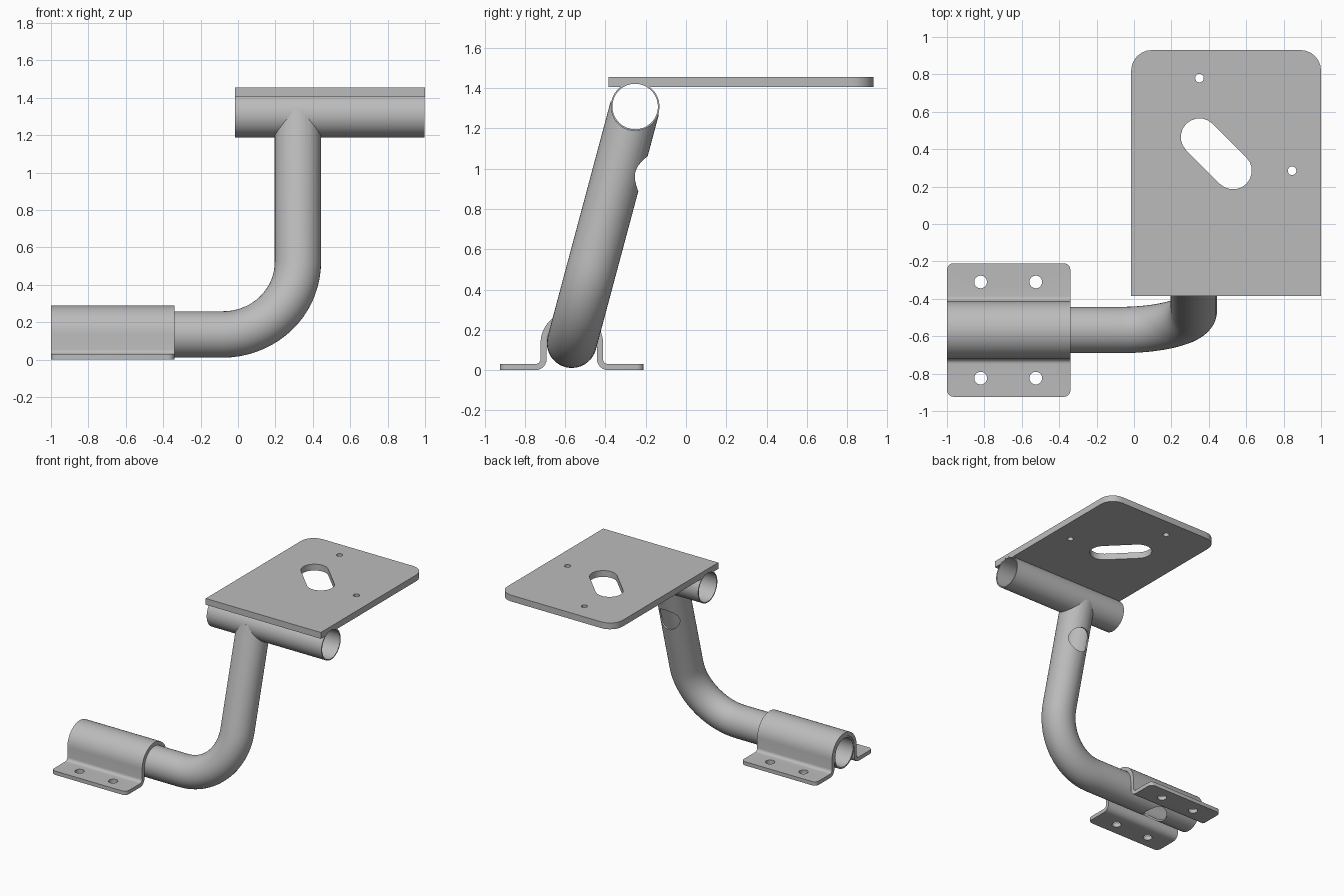
import bpy, bmesh, math
from mathutils import Vector

cube = bpy.data.objects.get("Cube")
if cube:
    bpy.data.objects.remove(cube)

metal = bpy.data.materials.new("grey metal")
metal.use_nodes = True
GREY = (0.5, 0.5, 0.5, 1)
metal.diffuse_color = GREY
metal.node_tree.nodes["Principled BSDF"].inputs["Base Color"].default_value = GREY

TILT = math.radians(15)
UP = Vector((0, math.sin(TILT), math.cos(TILT)))      # direction of the leaning post
BACK = Vector((0, math.cos(TILT), -math.sin(TILT)))   # normal of the bend plane
LOW = Vector((0, -0.567, 0.135))                      # lower tube axis
HIGH = LOW + UP * 1.215                               # cross tube axis
X = Vector((1, 0, 0))


def add_object(name, bm):
    bmesh.ops.recalc_face_normals(bm, faces=bm.faces)
    mesh = bpy.data.meshes.new(name)
    bm.to_mesh(mesh)
    bm.free()
    mesh.materials.append(metal)
    obj = bpy.data.objects.new(name, mesh)
    bpy.context.collection.objects.link(obj)
    return obj


def select(obj):
    bpy.ops.object.select_all(action='DESELECT')
    obj.select_set(True)
    bpy.context.view_layer.objects.active = obj


def arc(cx, cy, r, start, end, n):
    """Points on a circular arc, angles in degrees."""
    angles = [math.radians(start + (end - start) * i / n) for i in range(n + 1)]
    return [(cx + r * math.cos(a), cy + r * math.sin(a)) for a in angles]


def tube(name, path, radius, wall, sides=40):
    """Hollow tube swept along a path lying in the bend plane."""
    bm = bmesh.new()
    rings = []
    for r in (radius, radius - wall):
        layer = []
        for i, p in enumerate(path):
            a, b = path[max(i - 1, 0)], path[min(i + 1, len(path) - 1)]
            side = (b - a).normalized().cross(BACK)
            layer.append([bm.verts.new(p + r * (math.cos(t) * side + math.sin(t) * BACK))
                          for t in (2 * math.pi * k / sides for k in range(sides))])
        rings += layer if r == radius else layer[::-1]
    for i, ring in enumerate(rings):
        nxt = rings[(i + 1) % len(rings)]
        for k in range(sides):
            j = (k + 1) % sides
            bm.faces.new((ring[k], ring[j], nxt[j], nxt[k]))
    return add_object(name, bm)


def prism(name, outline, z0, z1):
    bm = bmesh.new()
    face = bm.faces.new([bm.verts.new((x, y, z0)) for x, y in outline])
    top = bmesh.ops.extrude_face_region(bm, geom=[face])["geom"]
    bmesh.ops.translate(bm, vec=(0, 0, z1 - z0),
                        verts=[v for v in top if isinstance(v, bmesh.types.BMVert)])
    return add_object(name, bm)


def rod(center, direction, radius, length, sides=32):
    """Solid cylinder used as a cutter."""
    bm = bmesh.new()
    bmesh.ops.create_cone(bm, cap_ends=True, segments=sides, radius1=radius,
                          radius2=radius, depth=length)
    obj = add_object("cutter", bm)
    obj.rotation_mode = 'QUATERNION'
    obj.rotation_quaternion = Vector(direction).to_track_quat('Z', 'Y')
    obj.location = center
    return obj


def cut(obj, cutters):
    for cutter in cutters:
        cutter.hide_render = True
        select(obj)
        mod = obj.modifiers.new("cut", 'BOOLEAN')
        mod.operation, mod.solver, mod.object = 'DIFFERENCE', 'EXACT', cutter
        bpy.ops.object.modifier_apply(modifier=mod.name)
        bpy.data.objects.remove(cutter)


def smooth(obj):
    select(obj)
    bpy.ops.object.shade_smooth_by_angle(angle=math.radians(30))


# Bent post: straight foot, quarter bend, leaning upright
BEND = 0.4
bend = [LOW + X * x + UP * h for x, h in arc(-0.08, BEND, BEND, -90, 0, 18)]
path = [LOW - X * 0.998, LOW - X * 0.1] + bend + [LOW + X * 0.32 + UP * 0.45,
                                                HIGH + X * 0.32 - UP * 0.008]
post = tube("bent_post", path, 0.124, 0.012)
hole_mid = HIGH + X * 0.32 - UP * 0.312
cut(post, [rod(HIGH + X * 0.49, X, 0.121, 1.3, 40),             # saddle under cross tube
           rod(hole_mid + BACK * 0.15, BACK, 0.09, 0.3),        # cable hole at the back
           rod((-0.67, LOW.y, 0), (0, 0, 1), 0.09, 0.2)])       # cable hole underneath
smooth(post)

# Cross tube under the plate
cross = tube("cross_tube", [HIGH - X * 0.015, HIGH + X * 0.998], 0.121, 0.008)
smooth(cross)

# Mounting plate with two rounded back corners, slot and two small holes
outline = [(-0.015, -0.385), (1.0, -0.385)]
outline += arc(0.89, 0.82, 0.11, 0, 90, 6) + arc(0.095, 0.82, 0.11, 90, 180, 6)
plate = prism("mounting_plate", outline, 1.405, 1.455)
slot = prism("cutter", arc(0.35, 0.465, 0.1, 45, 225, 10)
             + arc(0.53, 0.285, 0.1, 225, 405, 10), 1.3, 1.6)
cut(plate, [slot, rod((0.35, 0.78, 1.43), (0, 0, 1), 0.023, 0.3, 20),
            rod((0.845, 0.285, 1.43), (0, 0, 1), 0.023, 0.3, 20),
            rod(HIGH + X * 0.49, X, 0.12, 1.3, 40)])
smooth(plate)

# Saddle clamp: bent sheet over the foot of the post
half = [(0.357, 0.015)] + arc(0.18, 0.055, 0.04, 270, 180, 6)
half += arc(0, LOW.z, 0.14, 0, 90, 12)
section = half + [(-y, z) for y, z in half[-2::-1]]
bm = bmesh.new()
rows = [[bm.verts.new((x, LOW.y + y, z)) for y, z in section] for x in (-1.0, -0.34)]
for i in range(len(section) - 1):
    bm.faces.new((rows[0][i], rows[0][i + 1], rows[1][i + 1], rows[1][i]))
corners = [row[i] for row in rows for i in (0, -1)]
bmesh.ops.bevel(bm, geom=corners, offset=0.035, segments=5, profile=0.5, affect='VERTICES')
clamp = add_object("saddle_clamp", bm)
select(clamp)
solid = clamp.modifiers.new("sheet", 'SOLIDIFY')
solid.thickness, solid.offset, solid.use_even_offset = 0.03, 0, True
bpy.ops.object.modifier_apply(modifier=solid.name)
cut(clamp, [rod((x, LOW.y + y, 0), (0, 0, 1), 0.034, 0.2, 24)
            for x in (-0.82, -0.525) for y in (-0.257, 0.257)])
smooth(clamp)
